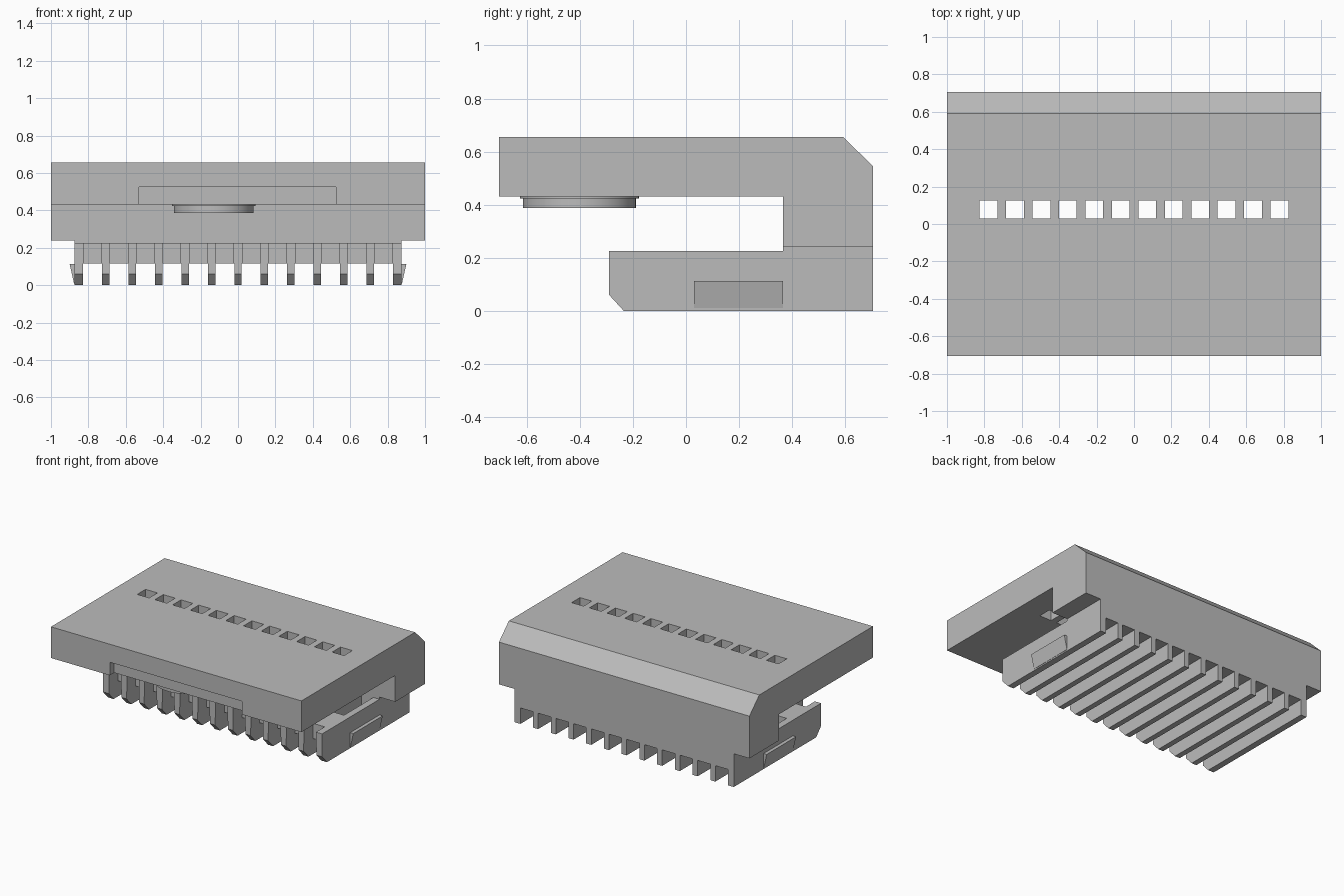
import bpy, bmesh

if "Cube" in bpy.data.objects:
    bpy.data.objects.remove(bpy.data.objects["Cube"], do_unlink=True)

grey = bpy.data.materials.new("plain grey")
grey.use_nodes = True
COLOUR = (0.5, 0.5, 0.5, 1)
grey.diffuse_color = COLOUR
grey.node_tree.nodes["Principled BSDF"].inputs["Base Color"].default_value = COLOUR


def finish(name, bm):
    bmesh.ops.recalc_face_normals(bm, faces=bm.faces)
    mesh = bpy.data.meshes.new(name)
    bm.to_mesh(mesh)
    bm.free()
    mesh.materials.append(grey)
    obj = bpy.data.objects.new(name, mesh)
    bpy.context.collection.objects.link(obj)
    return obj


def prism(name, profile, to_point, start, end):
    """Extrude a profile between two positions along the remaining axis."""
    bm = bmesh.new()
    face = bm.faces.new([bm.verts.new(to_point(p, start)) for p in profile])
    new = bmesh.ops.extrude_face_region(bm, geom=[face])["geom"]
    shift = [b - a for a, b in zip(to_point(profile[0], start), to_point(profile[0], end))]
    bmesh.ops.translate(bm, vec=shift, verts=[v for v in new if isinstance(v, bmesh.types.BMVert)])
    return finish(name, bm)


def along_x(p, x):
    return (x, p[0], p[1])


def along_y(p, y):
    return (p[0], y, p[1])


def boxes(name, ranges):
    bm = bmesh.new()
    for lo, hi in ranges:
        for v in bmesh.ops.create_cube(bm, size=1)["verts"]:
            v.co = [hi[i] if v.co[i] > 0 else lo[i] for i in range(3)]
    return finish(name, bm)


def cut(obj, ranges):
    cutter = boxes("cutter", ranges)
    cutter.hide_render = True
    mod = obj.modifiers.new("cut", 'BOOLEAN')
    mod.operation = 'DIFFERENCE'
    mod.solver = 'EXACT'
    mod.object = cutter
    graph = bpy.context.evaluated_depsgraph_get()
    mesh = bpy.data.meshes.new_from_object(obj.evaluated_get(graph))
    obj.modifiers.clear()
    obj.data = mesh
    bpy.data.objects.remove(cutter, do_unlink=True)


PITCH = 0.1415
slots = [(i - 5.5) * PITCH for i in range(12)]


def slot_boxes(width, y0, y1, z0, z1):
    return [((x - width / 2, y0, z0), (x + width / 2, y1, z1)) for x in slots]


# Cover: top plate and rear wall with a bevelled back edge
cover = prism("cover", [(-0.705, 0.43), (-0.705, 0.655), (0.592, 0.655), (0.705, 0.545),
                        (0.705, 0.24), (0.365, 0.24), (0.365, 0.43)], along_x, -1, 1)
cut(cover, slot_boxes(0.095, 0.03, 0.125, 0.3, 0.8))
cut(cover, [((-0.53, -0.8, 0.3), (0.525, -0.655, 0.525))])

# Comb: lower block, channelled underneath, slotted at the front and the middle
comb = prism("comb", [(-0.235, 0), (0.705, 0), (0.705, 0.24), (0.365, 0.24),
                      (0.365, 0.225), (-0.29, 0.225), (-0.29, 0.06)], along_x, -0.875, 0.875)
cut(comb, slot_boxes(0.1015, -0.5, 0.9, -0.1, 0.115))
cut(comb, slot_boxes(0.095, -0.5, -0.19, 0.05, 0.3)
    + slot_boxes(0.095, 0.03, 0.365, 0.05, 0.3))

# Wedge-shaped latches on both sides
for side, s in (("left", 1), ("right", -1)):
    prism(side + "_latch", [(s * 0.87, 0.112), (s * 0.9, 0.112), (s * 0.877, 0.01),
                            (s * 0.87, 0.01)], along_y, 0.03, 0.365)

# Round pad with a thin flange under the plate
for name, radius, z0, z1 in (("pad", 0.213, 0.387, 0.425), ("pad_flange", 0.224, 0.423, 0.431)):
    bm = bmesh.new()
    bmesh.ops.create_cone(bm, cap_ends=True, segments=64, radius1=radius, radius2=radius,
                          depth=z1 - z0)
    bmesh.ops.translate(bm, vec=(-0.13, -0.402, (z0 + z1) / 2), verts=bm.verts)
    for f in bm.faces:
        f.smooth = abs(f.normal.z) < 0.5
    pad = finish(name, bm)
    for e in pad.data.edges:
        a, b = (pad.data.vertices[i].co.z for i in e.vertices)
        e.use_edge_sharp = abs(a - b) < 0.001
